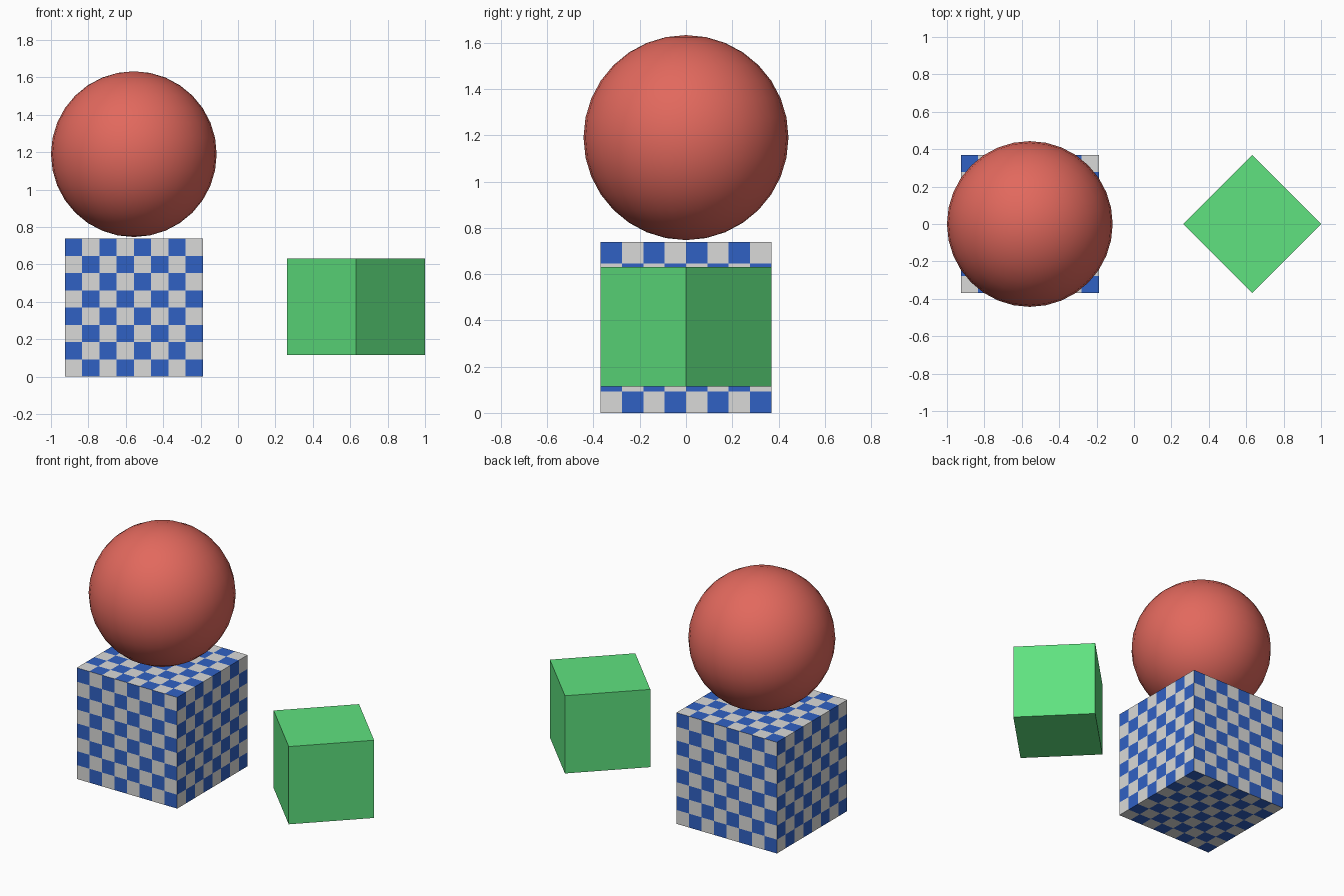
import bpy, bmesh, math

if "Cube" in bpy.data.objects:
    bpy.data.objects.remove(bpy.data.objects["Cube"], do_unlink=True)


def material(name, rgb):
    mat = bpy.data.materials.new(name)
    mat.use_nodes = True
    mat.diffuse_color = (*rgb, 1)
    mat.node_tree.nodes["Principled BSDF"].inputs["Base Color"].default_value = (*rgb, 1)
    return mat


def add_object(name, bm, location, *mats):
    mesh = bpy.data.meshes.new(name)
    bm.to_mesh(mesh)
    bm.free()
    for mat in mats:
        mesh.materials.append(mat)
    obj = bpy.data.objects.new(name, mesh)
    obj.location = location
    bpy.context.collection.objects.link(obj)
    return obj


grey = material("light grey", (0.70, 0.70, 0.69))
blue = material("blue", (0.03, 0.12, 0.55))
red = material("coral red", (0.76, 0.14, 0.11))
green = material("green", (0.115, 0.76, 0.215))

SIDE, CELLS = 0.738, 8
LEFT_X, RIGHT_X = -0.557, 0.631

# Checkered box: every side has a blue cell at its upper left, seen from outside
bm = bmesh.new()
bmesh.ops.create_cube(bm, size=SIDE)
bmesh.ops.subdivide_edges(bm, edges=bm.edges[:], cuts=CELLS - 1, use_grid_fill=True)
bm.normal_update()
for face in bm.faces:
    centre = face.calc_center_median()
    axis = max(range(3), key=lambda a: abs(face.normal[a]))
    cells = sum(math.floor((centre[a] / SIDE + 0.5) * CELLS)
                for a in range(3) if a != axis)
    positive = face.normal[axis] > 0
    odd_is_blue = positive if axis != 1 else not positive
    face.material_index = int((cells % 2 == 1) == odd_is_blue)
add_object("checkered_box", bm, (LEFT_X, 0, SIDE / 2), grey, blue)

# Smooth ball above the box
bm = bmesh.new()
bmesh.ops.create_uvsphere(bm, u_segments=32, v_segments=16, radius=0.443)
for face in bm.faces:
    face.smooth = True
add_object("ball", bm, (LEFT_X, 0, 1.19), red)

# Four-sided block standing with one edge to the front
bm = bmesh.new()
bmesh.ops.create_cone(bm, cap_ends=True, segments=4, radius1=SIDE / 2,
                      radius2=SIDE / 2, depth=0.516)
add_object("diamond_block", bm, (RIGHT_X, 0, 0.373), green)
